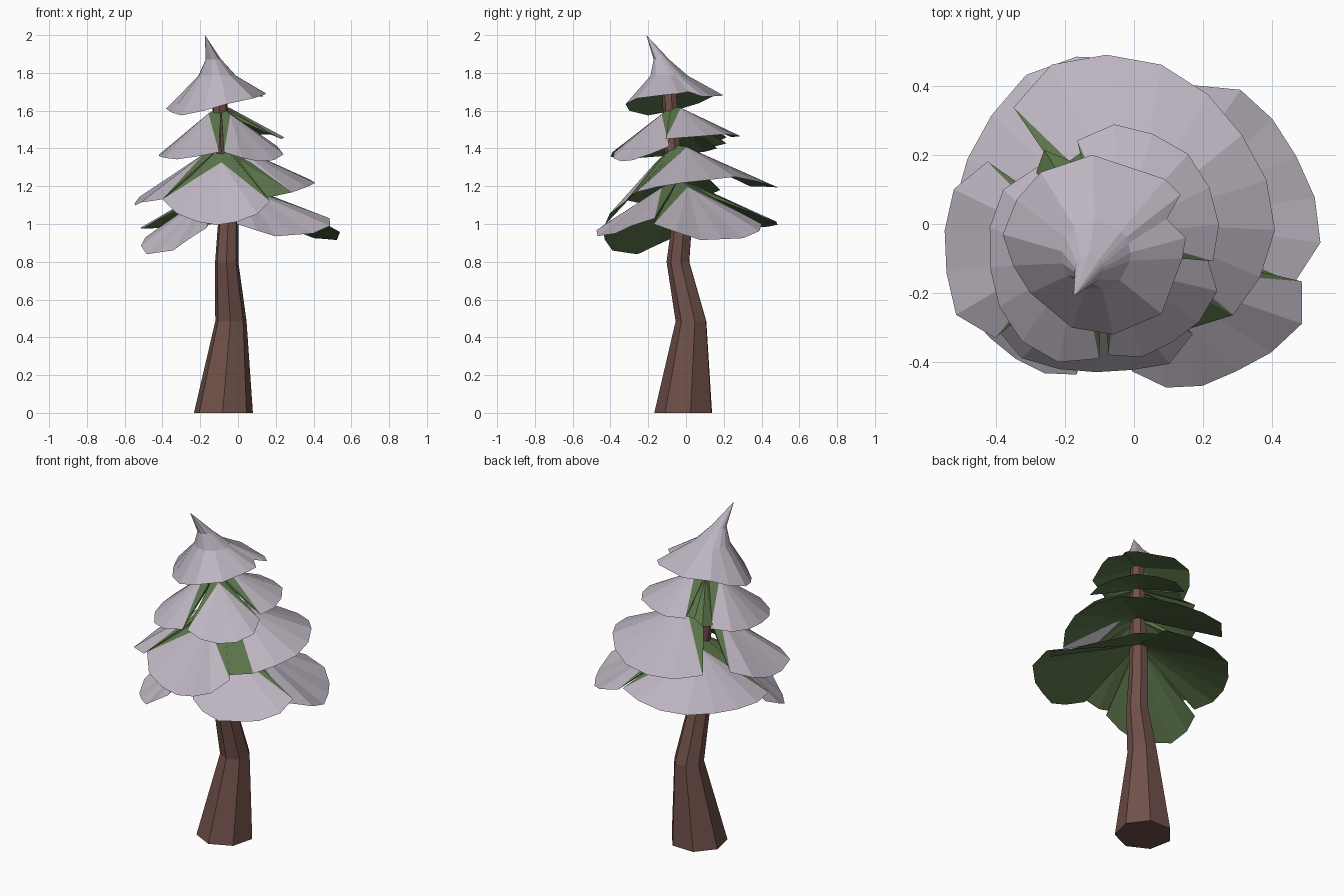
import bpy, bmesh
from math import sin, cos, radians, pi, atan2

if "Cube" in bpy.data.objects:
    bpy.data.objects.remove(bpy.data.objects["Cube"])


def mat(name, col):
    m = bpy.data.materials.new(name)
    m.diffuse_color = (*col, 1)
    m.use_nodes = True
    m.node_tree.nodes["Principled BSDF"].inputs["Base Color"].default_value = m.diffuse_color
    return m


SNOW = mat("snow", (0.51, 0.46, 0.53))
GREEN = mat("needle green", (0.105, 0.175, 0.068))
BARK = mat("bark brown", (0.16, 0.08, 0.066))


def finish(name, bm, mats):
    bmesh.ops.recalc_face_normals(bm, faces=bm.faces)
    me = bpy.data.meshes.new(name)
    bm.to_mesh(me)
    bm.free()
    for m in mats:
        me.materials.append(m)
    bpy.context.collection.objects.link(bpy.data.objects.new(name, me))


def loft(name, rings, mats, second_from=99):
    """Skin rings of points (a single point makes a tip).
    Bands from index second_from onward use the second material."""
    bm = bmesh.new()
    rv = [[bm.verts.new(p) for p in r] for r in rings]
    for k, (a, b) in enumerate(zip(rv, rv[1:])):
        n = max(len(a), len(b))
        for i in range(n):
            j = (i + 1) % n
            if len(a) == 1:
                f = bm.faces.new((a[0], b[i], b[j]))
            elif len(b) == 1:
                f = bm.faces.new((a[i], b[0], a[j]))
            else:
                f = bm.faces.new((a[i], b[i], b[j], a[j]))
            f.material_index = int(k >= second_from)
    for r in (rv[0], rv[-1]):
        if len(r) > 2:
            bm.faces.new(r)
    finish(name, bm, mats)


def circle(x, y, z, r, n=7, start=0.2):
    return [(x + r * cos(start + 2 * pi * i / n), y + r * sin(start + 2 * pi * i / n), z)
            for i in range(n)]


def sample(vals, t):
    """Piecewise linear lookup, t from 0 to 1."""
    f = t * (len(vals) - 1)
    i = min(int(f), len(vals) - 2)
    return vals[i] + (vals[i + 1] - vals[i]) * (f - i)


def bough(name, apex, shift, az0, az1, radii, heights, snowy=True):
    """Fan from the trunk to a rounded rim; the snow fan starts a little way
    down the slope, so green shows beside it near the trunk."""
    ax, ay, az = apex
    bm = bmesh.new()
    n = len(radii) - 1
    rim = []
    for i, r in enumerate(radii):
        a = radians(az0 + (az1 - az0) * i / n)
        rim.append(bm.verts.new((ax + r * cos(a), ay + r * sin(a), sample(heights, i / n))))
    mid = radians((az0 + az1) / 2)
    centre = bm.verts.new(apex)
    under = bm.verts.new((ax, ay, az - 0.03))
    slope = (az - sample(heights, 0.5)) / radii[n // 2]
    top = bm.verts.new((ax + shift * cos(mid), ay + shift * sin(mid),
                        az - shift * slope + 0.022))
    for i in range(n):
        f = bm.faces.new((top, rim[i], rim[i + 1]))
        f.material_index = 0 if snowy else 1
        bm.faces.new((under, rim[i + 1], rim[i])).material_index = 1
    for tri in ((centre, rim[0], top), (centre, top, rim[n]),
                (centre, under, rim[0]), (centre, rim[n], under)):
        bm.faces.new(tri).material_index = 1
    finish(name, bm, [SNOW, GREEN])


# Crooked tapering trunk
loft("trunk", [circle(*s) for s in (
    (-0.078, -0.008, 0, 0.16), (-0.038, 0.03, 0.485, 0.085),
    (-0.06, -0.04, 0.8, 0.063), (-0.052, -0.02, 1.0, 0.056),
    (-0.09, -0.07, 1.4, 0.046), (-0.1, -0.09, 1.76, 0.038))], [BARK])

# Lower tier: start and end azimuth, rim radii, rim heights
LOWER = [
    (-14, 62, [.54, .60, .595, .58, .575, .565, .50], [1.0, .915, .925, 1.0]),
    (278, 347, [.39, .46, .50, .525, .565, .60, .56], [1.0, .935, .95, 1.03]),
    (183, 255, [.43, .47, .475, .46, .45, .44, .41], [.93, .84, .86, .98]),
    (68, 185, [.50, .52, .535, .535, .50, .48, .47, .44], [1.03, .99, .975, .98])]
# Middle tier
MIDDLE = [
    (-46, 124, [.34, .42, .455, .49, .50, .505, .525, .545, .55, .545, .48],
     [1.14, 1.21, 1.25, 1.19, 1.2]),
    (145, 220, [.42, .47, .47, .47, .48, .42], [1.18, 1.09, 1.13]),
    (217, 314, [.40, .41, .385, .37, .37, .39, .36], [1.13, 1.02, .995, 1.02, 1.12])]
# Upper tier, with one bare gap at the back
UPPER = [
    (128, 268, [.31, .34, .335, .33, .34, .35, .345, .31], [1.40, 1.37, 1.355, 1.34, 1.38]),
    (273, 358, [.30, .325, .33, .345, .35, .30], [1.38, 1.33, 1.34, 1.41]),
    (-5, 103, [.32, .345, .36, .375, .37, .37, .33], [1.45, 1.475, 1.46]),
    (100, 130, [.30, .28, .34, .30], [1.46, 1.41], False)]

for tier, apex, shift, lobes in (
        ("lower", (-0.06, -0.04, 1.24), 0.12, LOWER),
        ("middle", (-0.08, -0.06, 1.42), 0.10, MIDDLE),
        ("upper", (-0.09, -0.08, 1.62), 0.07, UPPER)):
    for i, lobe in enumerate(lobes):
        bough(f"{tier}_bough_{i + 1}", apex, shift, *lobe)

# Crown with a bent tip and ragged rim
rim = [(0.15, -0.04, 1.69), (0.095, 0.015, 1.70), (0.135, 0.085, 1.675),
       (0.09, 0.13, 1.675), (-0.12, 0.2, 1.68), (-0.27, 0.15, 1.68),
       (-0.34, 0.07, 1.64), (-0.38, -0.03, 1.61), (-0.35, -0.12, 1.59),
       (-0.3, -0.2, 1.575), (-0.18, -0.3, 1.6), (-0.06, -0.32, 1.635),
       (0.08, -0.26, 1.665), (0.14, -0.1, 1.685)]


def crown_ring(x, y, z, r):
    angles = [atan2(p[1] + 0.06, p[0] + 0.11) for p in rim]
    return [(x + r * cos(a), y + r * sin(a), z) for a in angles]


loft("crown", [[(-0.175, -0.21, 2.0)], crown_ring(-0.13, -0.13, 1.87, 0.042),
               crown_ring(-0.11, -0.09, 1.785, 0.1), rim, [(-0.1, -0.08, 1.735)]],
     [SNOW, GREEN], second_from=3)
